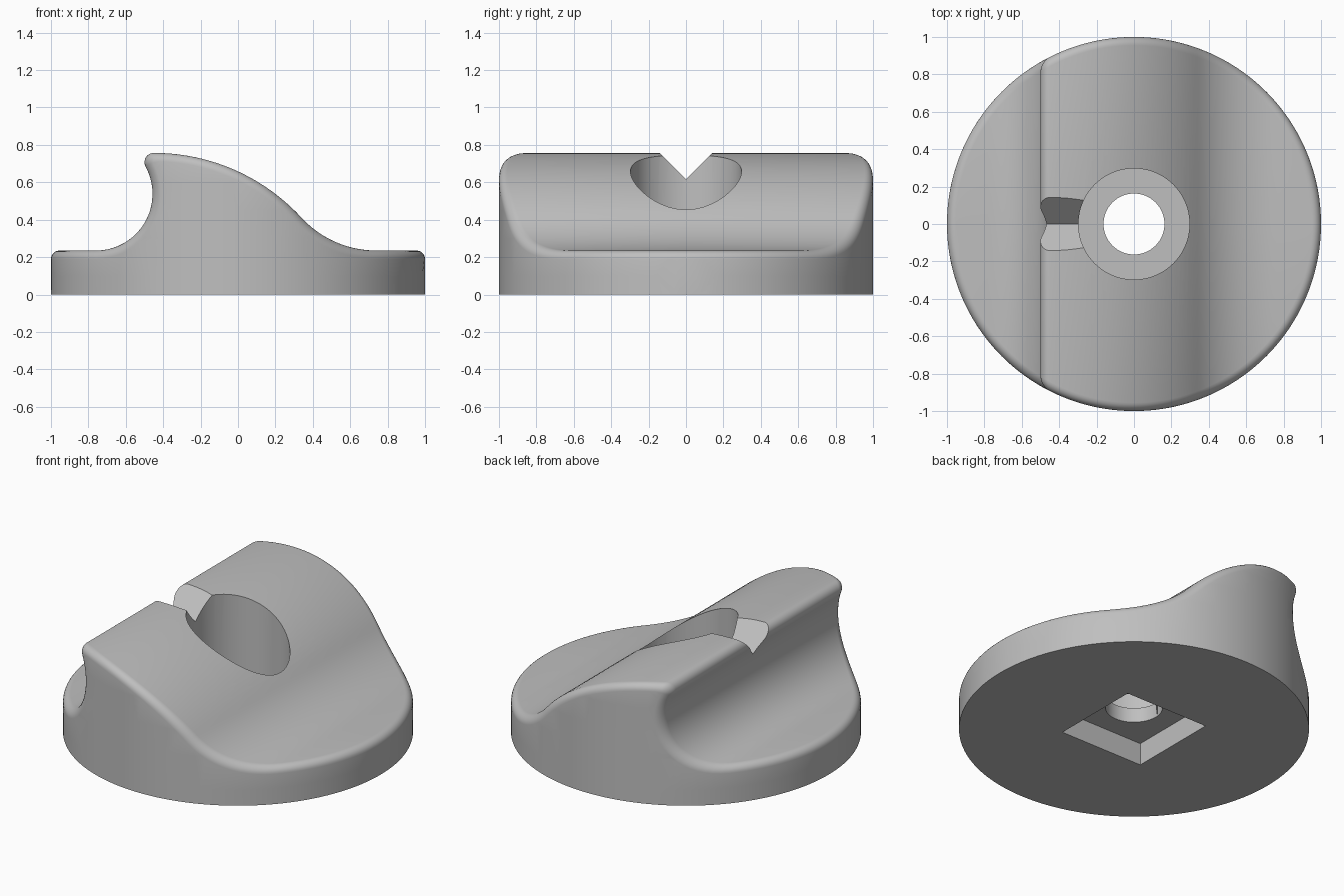
import bpy, bmesh, math
from mathutils import Vector, geometry

if "Cube" in bpy.data.objects:
    bpy.data.objects.remove(bpy.data.objects["Cube"])

FILLET = 0.045
FLAT_Z = 0.235
HUMP = math.radians(47.4)     # slope where the hump turns into the valley
LIP = math.radians(28.6)      # angle where the hollow turns into the lip

grey = bpy.data.materials.new("light_grey")
grey.diffuse_color = (0.52, 0.52, 0.52, 1)
grey.use_nodes = True
grey.node_tree.nodes["Principled BSDF"].inputs["Base Color"].default_value = grey.diffuse_color


def arc(cx, cz, r, a0, a1, n):
    return [(cx + r * math.cos(a0 + (a1 - a0) * i / n),
             cz + r * math.sin(a0 + (a1 - a0) * i / n)) for i in range(n + 1)]


def profile(d, e):
    """Top outline in x-z, rim pulled in by d, surface pushed in by e."""
    r, q = 1 - d, math.pi / 2
    z = FLAT_Z - e
    left, right = math.acos(0.76 / r), math.acos(0.74 / r)
    pts = [(-r * math.cos(left * i / 16), z) for i in range(16)]
    pts += arc(-0.76, FLAT_Z + 0.303, 0.303 + e, -q, LIP, 20)
    pts += arc(-0.45, 0.707, 0.05 - e, LIP + math.pi, q, 10)[1:]
    pts += arc(-0.45, 0.757 - 1.073, 1.073 - e, q, q - HUMP, 28)[1:]
    pts += arc(0.74, FLAT_Z + 0.544, 0.544 + e, 3 * q - HUMP, 3 * q, 18)[1:]
    pts += [(r * math.cos(right * i / 16), z) for i in range(15, -1, -1)]
    return pts


def new_object(name, bm):
    me = bpy.data.meshes.new(name)
    bm.to_mesh(me)
    bm.free()
    me.materials.append(grey)
    ob = bpy.data.objects.new(name, me)
    bpy.context.collection.objects.link(ob)
    return ob


def make_body():
    # rows from the wall edge, over the rounded rim, to the middle line
    rows = []
    for k in range(7):
        a = math.pi / 2 * k / 6
        d, e = FILLET * (1 - math.cos(a)), FILLET * (1 - math.sin(a))
        rows.append([(x, math.sqrt(max(0, (1 - d) ** 2 - x * x)), z)
                     for x, z in profile(d, e)])
    rows.append([(x, 0, z) for x, y, z in rows[-1]])

    # unrolled side wall, filled and wrapped back round the cylinder
    n = 96
    loop = [(math.acos(max(-1, min(1, x))), z) for x, y, z in rows[0]]
    loop += [(math.pi * i / n, 0) for i in range(n + 1)]
    edges = [(i, (i + 1) % len(loop)) for i in range(len(loop))]
    inner = []
    for z, lo, hi in ((0.1, -0.99, 0.99), (0.3, -0.43, 0.36),
                      (0.45, -0.4, 0.2), (0.6, -0.4, -0.02)):
        inner += [(math.pi * i / n, z) for i in range(1, n)
                  if lo < math.cos(math.pi * i / n) < hi]
    wall = geometry.delaunay_2d_cdt([Vector(p) for p in loop + inner],
                                    edges, [], 1, 1e-6)

    bm = bmesh.new()
    for s in (-1, 1):
        grid = [[bm.verts.new((x, s * y, z)) for x, y, z in row] for row in rows]
        for a, b in zip(grid, grid[1:]):
            for i in range(len(a) - 1):
                bm.faces.new((a[i], a[i + 1], b[i + 1], b[i]))
        vs = [bm.verts.new((math.cos(u), s * math.sin(u), z)) for u, z in wall[0]]
        for f in wall[2]:
            bm.faces.new([vs[i] for i in f])
    bmesh.ops.remove_doubles(bm, verts=bm.verts, dist=5e-5)
    # flat underside
    bmesh.ops.holes_fill(bm, edges=[e for e in bm.edges if e.is_boundary], sides=0)
    bmesh.ops.recalc_face_normals(bm, faces=bm.faces)
    return new_object("body", bm)


def prism(name, outline, axis, length):
    bm = bmesh.new()
    f = bm.faces.new([bm.verts.new(p) for p in outline])
    out = bmesh.ops.extrude_face_region(bm, geom=[f])["geom"]
    bmesh.ops.translate(bm, vec=Vector(axis) * length,
                        verts=[v for v in out if isinstance(v, bmesh.types.BMVert)])
    bmesh.ops.recalc_face_normals(bm, faces=bm.faces)
    return new_object(name, bm)


def circle(r, z, n=64):
    return [(r * math.cos(2 * math.pi * i / n),
             r * math.sin(2 * math.pi * i / n), z) for i in range(n)]


body = make_body()
up = (0, 0, 1)
s = 0.29
cutters = [
    prism("counterbore", circle(0.297, 0.232), up, 1),
    prism("through_hole", circle(0.163, -0.1), up, 0.6),
    prism("square_pocket", [(-s, -s, -0.1), (s, -s, -0.1), (s, s, -0.1), (-s, s, -0.1)],
          up, 0.24),
    prism("v_notch", [(-0.7, 0, 0.615), (-0.7, 0.3, 0.915), (-0.7, -0.3, 0.915)],
          (1, 0, 0), 0.65),
]

# cut the holes, pocket and notch
bpy.context.view_layer.objects.active = body
body.select_set(True)
for c in cutters:
    c.hide_render = True
    m = body.modifiers.new(c.name, "BOOLEAN")
    m.operation, m.solver, m.object = "DIFFERENCE", "EXACT", c
    bpy.ops.object.modifier_apply(modifier=m.name)
    bpy.data.objects.remove(c)
bpy.ops.object.shade_smooth_by_angle(angle=math.radians(30))
